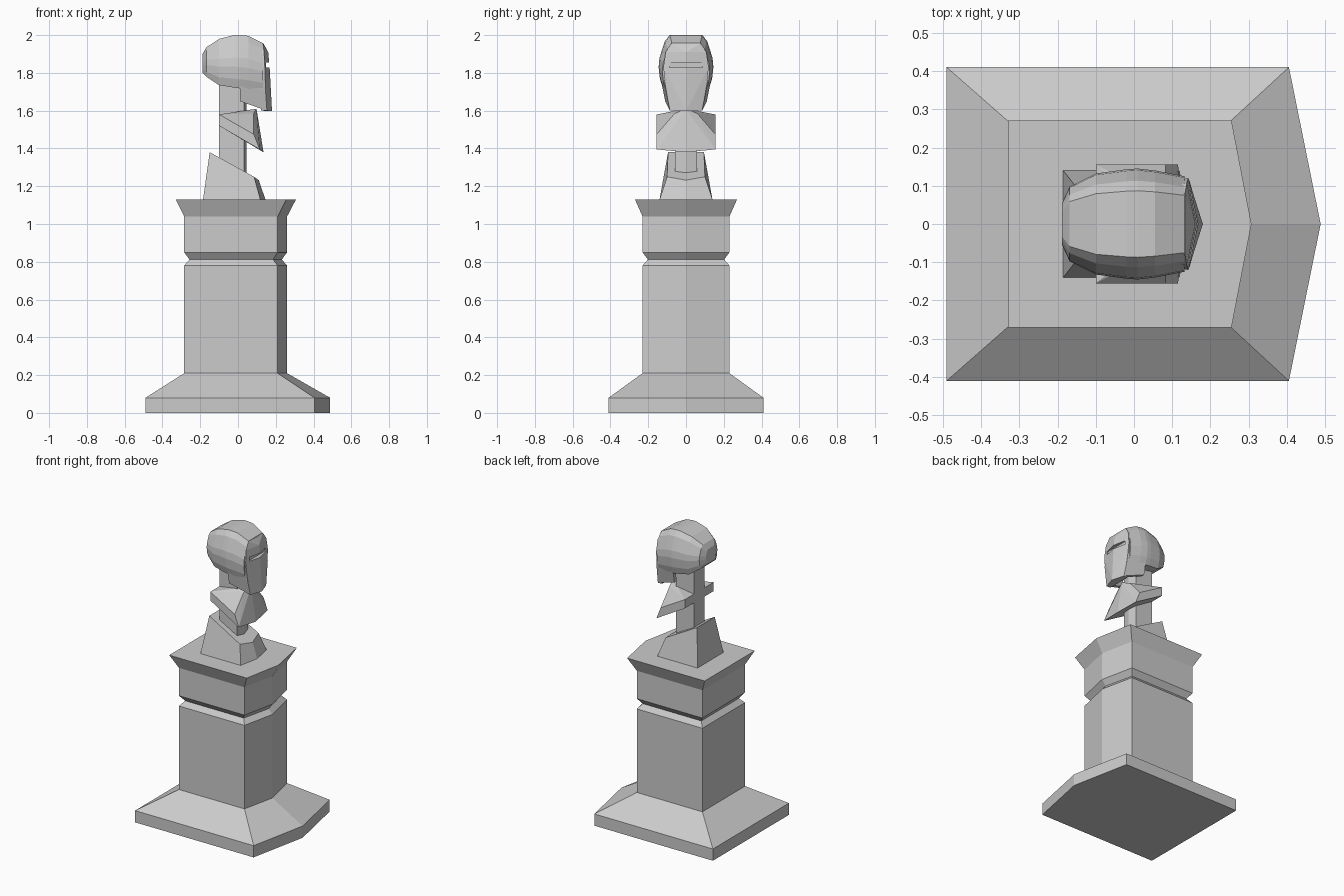
import bpy, bmesh

if "Cube" in bpy.data.objects:
    bpy.data.objects.remove(bpy.data.objects["Cube"])

def finish(name, bm):
    bmesh.ops.recalc_face_normals(bm, faces=bm.faces)
    me = bpy.data.meshes.new(name)
    bm.to_mesh(me)
    bm.free()
    ob = bpy.data.objects.new(name, me)
    bpy.context.collection.objects.link(ob)
    return ob

def loft(name, rings):
    bm = bmesh.new()
    loops = [[bm.verts.new(p) for p in r] for r in rings]
    n = len(loops[0])
    for a, b in zip(loops, loops[1:]):
        for i in range(n):
            j = (i + 1) % n
            bm.faces.new((a[i], a[j], b[j], b[i]))
    bm.faces.new(loops[0])
    bm.faces.new(loops[-1])
    return finish(name, bm)

def hull(name, pts, mirror=True):
    """Convex solid from points, mirrored across y."""
    allp = set(pts)
    if mirror:
        allp |= {(x, -y, z) for x, y, z in pts}
    bm = bmesh.new()
    for p in sorted(allp):
        bm.verts.new(p)
    r = bmesh.ops.convex_hull(bm, input=bm.verts)
    junk = [g for g in r["geom_interior"] + r["geom_unused"] if isinstance(g, bmesh.types.BMVert)]
    bmesh.ops.delete(bm, geom=list(set(junk)), context='VERTS')
    bmesh.ops.dissolve_limit(bm, angle_limit=0.02, verts=bm.verts, edges=bm.edges)
    return finish(name, bm)

def penta(z, back, corner, tip, w):
    """Five-sided plan with a pointed front."""
    return [(back, -w, z), (corner, -w, z), (tip, 0, z), (corner, w, z), (back, w, z)]

# Pedestal with plinth, groove and flared cap
shaft = (-0.285, 0.21, 0.26, 0.23)
loft("pedestal", [
    penta(0, -0.49, 0.405, 0.488, 0.41),
    penta(0.08, -0.49, 0.405, 0.488, 0.41),
    penta(0.21, *shaft),
    penta(0.78, *shaft),
    penta(0.812, -0.257, 0.185, 0.232, 0.202),
    penta(0.85, *shaft),
    penta(1.04, *shaft),
    penta(1.13, -0.33, 0.255, 0.307, 0.27)])

# Slanted stand
foot = penta(1.13, -0.185, 0.118, 0.145, 0.14)
top = [(-0.15, -0.095, 1.38), (0.085, -0.10, 1.25), (0.11, 0, 1.232),
       (0.085, 0.10, 1.25), (-0.15, 0.095, 1.38)]
loft("stand", [foot, top])

# Neck post
loft("neck", [penta(z, -0.10, 0.033, 0.046, 0.058) for z in (1.2, 1.78)])

# Collar
hull("collar", [
    (-0.10, 0.155, 1.52), (-0.10, 0.155, 1.58), (-0.10, 0.06, 1.58),
    (0.115, 0.155, 1.395), (0.083, 0.155, 1.475), (0.083, 0.06, 1.585),
    (0.135, 0, 1.38), (0.098, 0, 1.61)])

# Helmet skull: cross-sections from back to front
profile = [(0.6, 1), (0.78, 0.88), (0.97, 0.57), (1, 0.4), (0.95, 0.17), (0.84, 0)]
def section(x, w, t, b):
    half = [(x, w * u, b + v * (t - b)) for u, v in profile]
    return half + [(px, -py, pz) for px, py, pz in reversed(half)]
loft("helmet", [section(*s) for s in (
    (-0.188, 0.055, 1.90, 1.80), (-0.168, 0.098, 1.935, 1.78),
    (-0.10, 0.132, 1.98, 1.735), (-0.02, 0.143, 2.0, 1.722),
    (0.01, 0.145, 2.0, 1.718), (0.055, 0.14, 1.996, 1.713),
    (0.132, 0.125, 1.957, 1.705))])

# Face plate
front = [(0.133, 0.078, 1.955), (0.138, 0.108, 1.91), (0.142, 0.12, 1.83),
         (0.146, 0.105, 1.70), (0.153, 0.085, 1.60),
         (0.135, 0, 1.955), (0.16, 0, 1.91), (0.168, 0, 1.82), (0.18, 0, 1.598)]
face = hull("face_plate", front + [(x - 0.03, y * 0.95, z) for x, y, z in front[1:5]])

# Eye slit
cutter = hull("slit_cutter", [(x, 0.088, z) for x in (0.14, 0.25) for z in (1.828, 1.855)])
cutter.hide_render = True
cutter.hide_viewport = True
mod = face.modifiers.new("slit", 'BOOLEAN')
mod.object = cutter
mod.operation = 'DIFFERENCE'
mod.solver = 'EXACT'

# Cheek guards
for side, s in (("left", -1), ("right", 1)):
    outer = [(0.01, 0.132, 1.76), (0.01, 0.11, 1.65), (0.145, 0.114, 1.76),
             (0.146, 0.105, 1.70), (0.153, 0.085, 1.60)]
    pts = [(x, s * (y - d), z) for x, y, z in outer for d in (0, 0.025)]
    hull("cheek_guard_" + side, pts, mirror=False)
